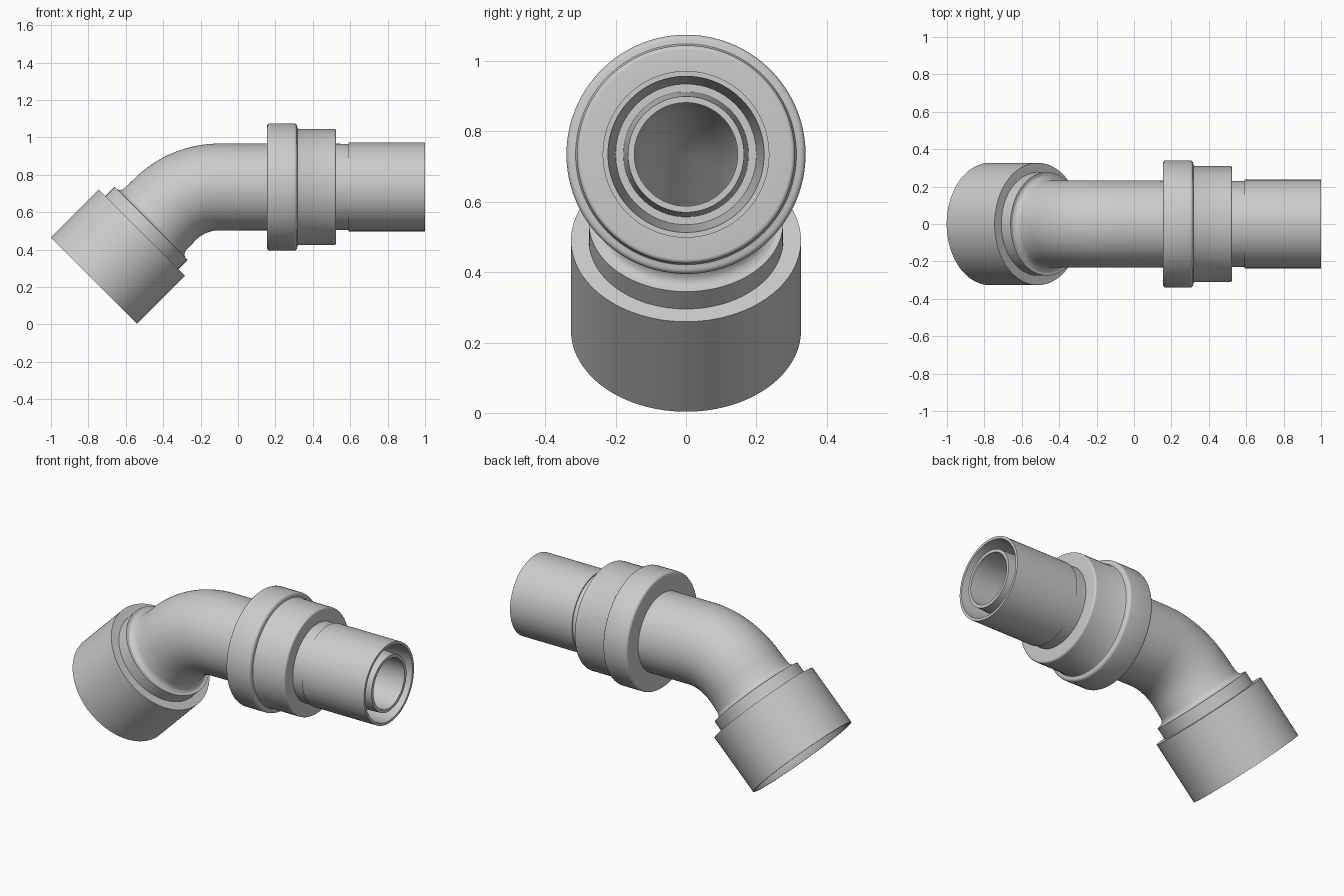
import bpy, bmesh, math
from mathutils import Vector

if "Cube" in bpy.data.objects:
    bpy.data.objects.remove(bpy.data.objects["Cube"])

N = 96                       # sides around the pipe
AXIS_Z, BEND_X, BEND_R = 0.735, -0.10, 0.41
ARC = BEND_R * math.pi / 4   # length of the 45 degree bend

grey = bpy.data.materials.new("light grey")
grey.diffuse_color = (0.6, 0.6, 0.6, 1)
grey.use_nodes = True
grey.node_tree.nodes["Principled BSDF"].inputs["Base Color"].default_value = grey.diffuse_color


def frame(s):
    """Centre and outward normal of the pipe axis at distance s (bend: -ARC..0)."""
    a = min(max(-s, 0), ARC) / BEND_R
    normal = Vector((-math.sin(a), 0, math.cos(a)))
    along = Vector((math.cos(a), 0, math.sin(a)))
    p = Vector((BEND_X, 0, AXIS_Z - BEND_R)) + normal * BEND_R
    extra = s if s > 0 else min(s + ARC, 0)
    return p + along * extra, normal


def sweep(name, profile):
    """Turn a closed (distance, radius) profile around the bent pipe axis."""
    pts = []
    for (s0, r0), (s1, r1) in zip(profile, profile[1:] + profile[:1]):
        in_bend = max(s0, s1) < 0.001 and min(s0, s1) > -ARC - 0.001
        k = 20 if in_bend else 1
        pts += [(s0 + (s1 - s0) * i / k, r0 + (r1 - r0) * i / k) for i in range(k)]
    bm = bmesh.new()
    rings = []
    for s, r in pts:
        c, n = frame(s)
        ring = []
        for j in range(N):
            t = 2 * math.pi * j / N
            ring.append(bm.verts.new(c + n * (r * math.cos(t)) + Vector((0, r * math.sin(t), 0))))
        rings.append(ring)
    for a, b in zip(rings, rings[1:] + rings[:1]):
        for j in range(N):
            bm.faces.new((a[j], a[(j + 1) % N], b[(j + 1) % N], b[j]))
    bmesh.ops.recalc_face_normals(bm, faces=bm.faces)
    me = bpy.data.meshes.new(name)
    bm.to_mesh(me)
    bm.free()
    me.materials.append(grey)
    ob = bpy.data.objects.new(name, me)
    bpy.context.collection.objects.link(ob)
    bpy.ops.object.select_all(action='DESELECT')
    ob.select_set(True)
    bpy.context.view_layer.objects.active = ob
    bpy.ops.object.shade_smooth_by_angle(angle=math.radians(32))
    return ob


def fillet(s, r, rad, start):
    """Quarter round corner points about (s, r), from angle start, going anticlockwise."""
    return [(s + rad * math.cos(math.radians(start + 18 * i)),
             r + rad * math.sin(math.radians(start + 18 * i))) for i in range(6)]


# Bent pipe with the double-walled spigot end
sweep("elbow_pipe", [
    (1.10, 0.147), (1.10, 0.165), (0.80, 0.178), (0.80, 0.200), (1.10, 0.222),
    (1.10, 0.237), (0.69, 0.237), (0.69, 0.231), (0, 0.232), (-ARC, 0.232),
    (-0.395, 0.234), (-0.412, 0.239), (-0.423, 0.248), (-0.428, 0.260),
    (-0.44, 0.260), (-0.44, 0.147), (-ARC, 0.147), (0, 0.147)])

# Stepped collar with rounded rims
sweep("collar", [(0.625, 0.22)] + fillet(0.613, 0.298, 0.012, 0)
      + [(0.425, 0.310), (0.418, 0.314)] + fillet(0.400, 0.324, 0.016, 0)
      + fillet(0.271, 0.324, 0.016, 90) + [(0.255, 0.22)])

# Hollow socket with its shoulder ring
sweep("socket", [
    (-0.428, 0.147), (-0.428, 0.276), (-0.498, 0.276), (-0.498, 0.327),
    (-0.86, 0.327), (-0.86, 0.314), (-0.82, 0.300), (-0.53, 0.290), (-0.53, 0.147)])
